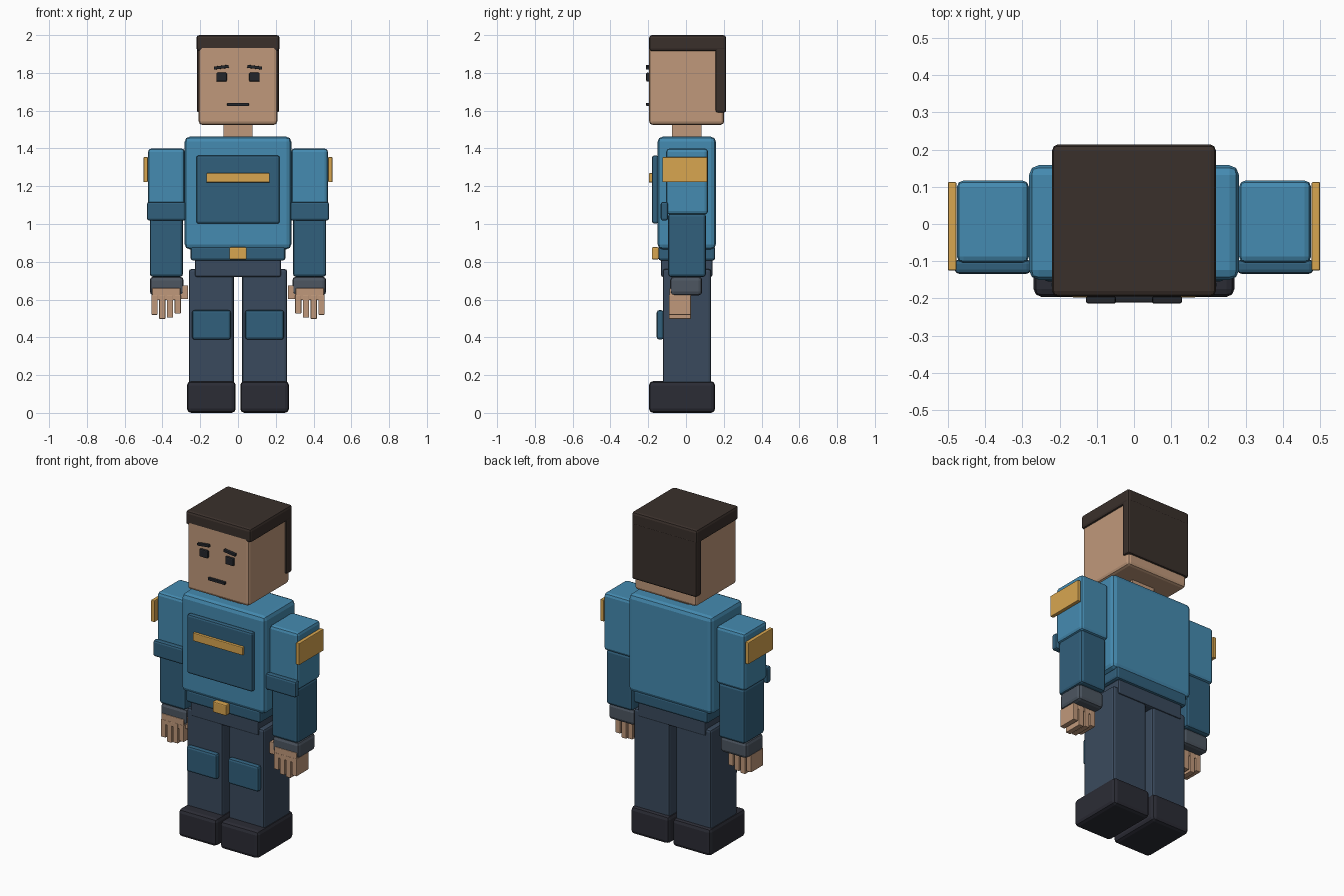
import bpy, bmesh, math
from mathutils import Matrix

if "Cube" in bpy.data.objects:
    bpy.data.objects.remove(bpy.data.objects["Cube"])


def material(name, hex_code):
    rgb = [int(hex_code[i:i + 2], 16) / 255 for i in (0, 2, 4)]
    m = bpy.data.materials.new(name)
    m.diffuse_color = [((c + 0.055) / 1.055) ** 2.4 for c in rgb] + [1]
    m.use_nodes = True
    m.node_tree.nodes["Principled BSDF"].inputs["Base Color"].default_value = m.diffuse_color
    return m


SKIN = material("skin", "c0997b")
BLUE = material("blue_cloth", "458bb1")
DARK_BLUE = material("dark_blue_cloth", "31607c")
GOLD = material("gold", "d8a650")
TROUSERS = material("trousers", "3a4a5d")
BOOT = material("boot", "2b2c35")
HAIR = material("hair", "3a302b")
CUFF = material("cuff", "4d5661")
INK = material("face_dark", "24262b")


def box(name, x, y, z, mat, bevel=0.0, tilt=0.0):
    """Bevelled box from (min, max) ranges, optionally tilted about y."""
    size = [b - a for a, b in (x, y, z)]
    centre = [(a + b) / 2 for a, b in (x, y, z)]
    bm = bmesh.new()
    bmesh.ops.create_cube(bm, size=1, matrix=Matrix.Diagonal((*size, 1)))
    if bevel:
        bmesh.ops.bevel(bm, geom=bm.edges[:], offset=bevel, segments=2,
                        profile=0.5, affect='EDGES')
    mesh = bpy.data.meshes.new(name)
    bm.to_mesh(mesh)
    bm.free()
    mesh.materials.append(mat)
    ob = bpy.data.objects.new(name, mesh)
    ob.location = centre
    ob.rotation_euler.y = tilt
    bpy.context.collection.objects.link(ob)
    return ob


def mid(name, half, y, z, mat, bevel=0.0):
    return box(name, (-half, half), y, z, mat, bevel)


def pair(name, x, y, z, mat, bevel=0.0, tilt=0.0):
    """Left and right copies of a box given on the +x side."""
    box(name + "_left", x, y, z, mat, bevel, tilt)
    box(name + "_right", (-x[1], -x[0]), y, z, mat, bevel, -tilt)


# Head, hair and neck
mid("head", 0.208, (-0.195, 0.202), (1.525, 1.95), SKIN, 0.018)
mid("hair_top", 0.22, (-0.195, 0.213), (1.915, 2.0), HAIR, 0.015)
mid("hair_back", 0.218, (0.156, 0.213), (1.59, 1.94), HAIR, 0.012)
mid("neck", 0.077, (-0.073, 0.081), (1.43, 1.55), SKIN)

# Face
pair("eye", (0.059, 0.115), (-0.211, -0.193), (1.754, 1.801), INK, 0.006)
pair("brow", (0.049, 0.128), (-0.213, -0.195), (1.822, 1.838), INK, 0.003,
     math.radians(7))
mid("mouth", 0.057, (-0.211, -0.194), (1.625, 1.641), INK, 0.003)

# Torso, chest plate and belt
mid("torso", 0.282, (-0.15, 0.158), (0.866, 1.462), BLUE, 0.026)
mid("chest_plate", 0.221, (-0.18, -0.146), (1.002, 1.363), DARK_BLUE, 0.012)
mid("chest_stripe", 0.168, (-0.197, -0.177), (1.22, 1.269), GOLD, 0.004)
mid("belt", 0.251, (-0.146, 0.154), (0.806, 0.885), DARK_BLUE, 0.014)
mid("belt_buckle", 0.046, (-0.181, -0.145), (0.812, 0.877), GOLD, 0.006)
mid("pelvis", 0.228, (-0.132, 0.14), (0.72, 0.82), TROUSERS, 0.01)

# Arms
pair("upper_arm", (0.282, 0.476), (-0.105, 0.117), (1.05, 1.4), BLUE, 0.018)
pair("shoulder_badge", (0.477, 0.5), (-0.125, 0.113), (1.222, 1.354), GOLD, 0.004)
pair("elbow_pad", (0.277, 0.482), (-0.134, -0.095), (1.018, 1.117), DARK_BLUE, 0.012)
pair("forearm", (0.291, 0.467), (-0.095, 0.106), (0.72, 1.056), DARK_BLUE, 0.016)
pair("cuff", (0.288, 0.467), (-0.084, 0.086), (0.622, 0.722), CUFF, 0.02)

# Hands
pair("palm", (0.305, 0.455), (-0.088, 0.024), (0.597, 0.66), SKIN, 0.004)
for i, tip in enumerate((0.525, 0.505, 0.498, 0.519)):
    c = 0.319 + i * 0.041
    pair(f"finger_{i + 1}", (c - 0.016, c + 0.016), (-0.09, 0.026),
         (tip, 0.625), SKIN, 0.003)
pair("thumb", (0.264, 0.31), (-0.075, -0.02), (0.602, 0.675), SKIN, 0.004)

# Legs, knee pads and boots
pair("leg", (0.022, 0.26), (-0.123, 0.133), (0.14, 0.762), TROUSERS, 0.014)
pair("knee_pad", (0.038, 0.243), (-0.155, -0.118), (0.388, 0.544), DARK_BLUE, 0.013)
pair("boot", (0.012, 0.27), (-0.196, 0.154), (0.0, 0.168), BOOT, 0.022)
